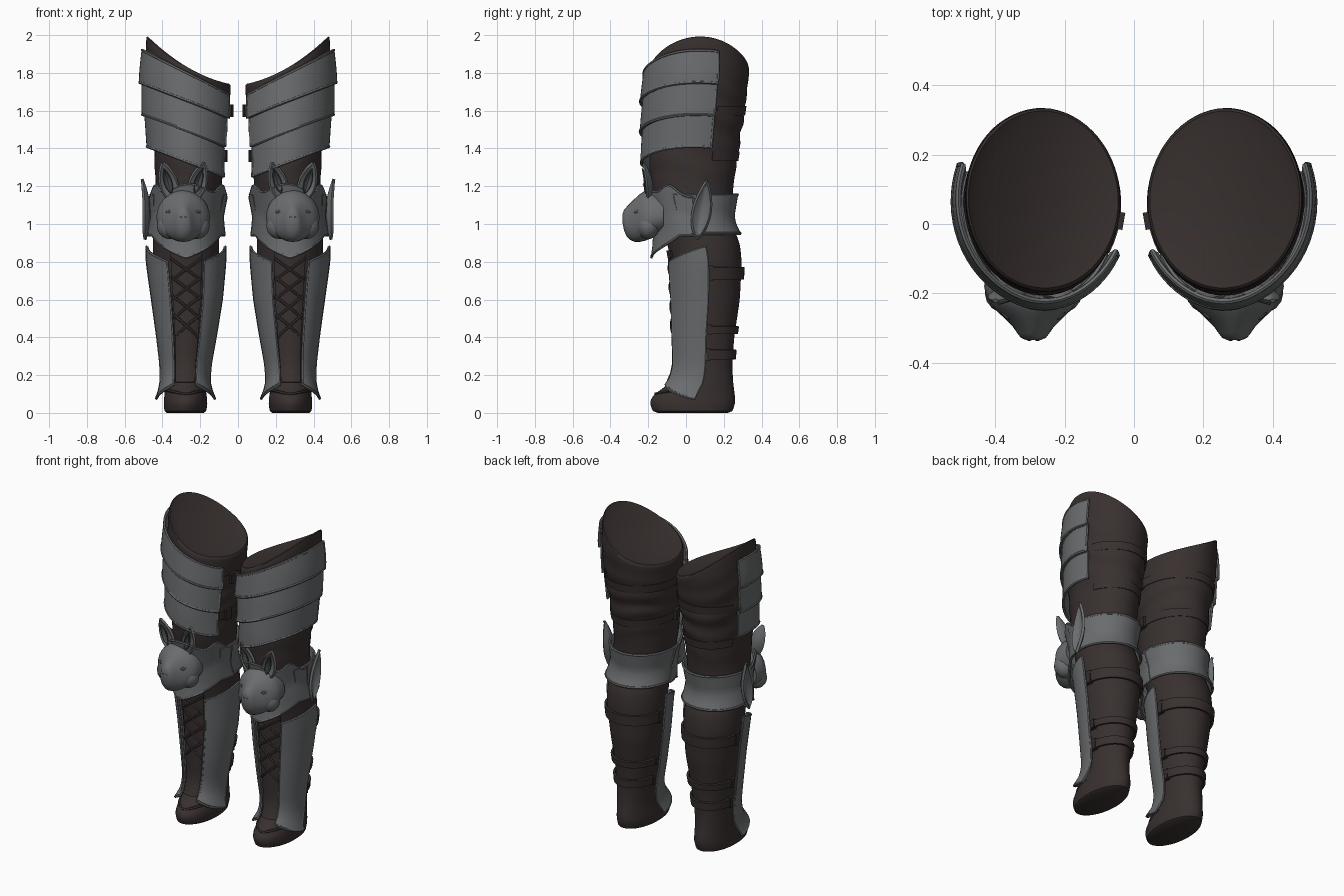
import bpy, bmesh, math
from math import sin, cos, pi, radians
from mathutils import Vector, Matrix

if "Cube" in bpy.data.objects:
    bpy.data.objects.remove(bpy.data.objects["Cube"])

parts = []


def material(name, rgb):
    m = bpy.data.materials.new(name)
    m.use_nodes = True
    m.diffuse_color = (*rgb, 1)
    node = m.node_tree.nodes["Principled BSDF"]
    node.inputs["Base Color"].default_value = (*rgb, 1)
    node.inputs["Roughness"].default_value = 0.7
    return m


leather = material("brown leather", (.040, .030, .029))
strap_leather = material("dark strap leather", (.032, .024, .023))
steel = material("grey steel", (.143, .150, .154))
dark_steel = material("shaded steel", (.075, .077, .078))

# Leg outline: height, inner x, outer x, front y, back y
OUTLINE = [
    (0, .175, .385, -.16, .235), (.03, .16, .395, -.195, .26), (.09, .165, .39, -.185, .26),
    (.15, .175, .385, -.09, .25), (.25, .17, .385, -.06, .245), (.4, .145, .4, -.065, .255),
    (.6, .115, .425, -.07, .285), (.8, .1, .45, -.08, .295), (.9, .1, .45, -.1, .285),
    (1, .1, .445, -.13, .24), (1.2, .085, .435, -.185, .25), (1.4, .075, .445, -.2, .28),
    (1.6, .045, .475, -.2, .31), (1.8, .035, .49, -.195, .335), (2, .03, .485, -.185, .335)]


def outline(z):
    z = min(max(z, 0), 2)
    for p, q in zip(OUTLINE, OUTLINE[1:]):
        if z <= q[0]:
            t = (z - p[0]) / (q[0] - p[0])
            return [u + (v - u) * t for u, v in zip(p[1:], q[1:])]


def spot(deg, z, off=0.0, scale=1.0):
    """Point on the leg surface at an angle and a height, pushed out by off."""
    x0, x1, y0, y1 = [sum(v) / 3 for v in zip(*(outline(z + d) for d in (-.025, 0, .025)))]
    a = radians(deg)
    return Vector(((x0 + x1) / 2 + ((x1 - x0) / 2 + off) * scale * cos(a),
                   (y0 + y1) / 2 + ((y1 - y0) / 2 + off) * scale * sin(a), z))


def mesh_object(name, bm, mat, thick=0.0):
    me = bpy.data.meshes.new(name)
    bm.to_mesh(me)
    bm.free()
    ob = bpy.data.objects.new(name, me)
    bpy.context.collection.objects.link(ob)
    me.materials.append(mat)
    if thick:
        mod = ob.modifiers.new("thickness", 'SOLIDIFY')
        mod.thickness, mod.offset = thick, 1
    parts.append(ob)


def grid(bm, rows, closed=False):
    vs = [[bm.verts.new(p) for p in r] for r in rows]
    n = len(vs[0])
    for lo, hi in zip(vs, vs[1:]):
        for i in range(n if closed else n - 1):
            k = (i + 1) % n
            bm.faces.new((lo[i], lo[k], hi[k], hi[i]))
    return vs


def tubes(name, paths, radius, mat, cyclic=False):
    cu = bpy.data.curves.new(name, 'CURVE')
    cu.dimensions, cu.bevel_depth, cu.bevel_resolution = '3D', radius, 1
    for path in paths:
        sp = cu.splines.new('POLY')
        sp.points.add(len(path) - 1)
        for p, co in zip(sp.points, path):
            p.co = (*co, 1)
        sp.use_cyclic_u = cyclic
    ob = bpy.data.objects.new(name, cu)
    bpy.context.collection.objects.link(ob)
    cu.materials.append(mat)
    parts.append(ob)


def wrap(name, a0, a1, lo, hi, off, mat, thick=.012, cols=32, rows=8, rim=0.0):
    """Curved sheet around the leg; lo, hi depend on the angle, off on angle and height share."""
    table = []
    for j in range(rows + 1):
        t = j / rows
        angles = [a0 + (a1 - a0) * i / cols for i in range(cols + 1)]
        table.append([spot(a, lo(a) + (hi(a) - lo(a)) * t, off(a, t)) for a in angles])
    bm = bmesh.new()
    grid(bm, table)
    mesh_object(name, bm, mat, thick)
    if rim:
        loop = table[0] + [r[-1] for r in table[1:-1]] + table[-1][::-1]
        loop += [r[0] for r in table[-2:0:-1]]
        loop = [p + Vector((p.x - .265, p.y - .07, 0)).normalized() * thick * .7 for p in loop]
        tubes(name + "_rim", [loop], rim, steel, True)


def flat(v):
    return lambda *_: v


def front(a, width=30):
    return math.exp(-((a + 90) / width) ** 2)


# Leather leg: soft folds on the thigh, a slanted top and a nearly flat cap
def leg_ring(u, scale=1.0, drop=0.0):
    ring = []
    for i in range(64):
        a = i * 360 / 64
        c = cos(radians(a)) * scale
        z = u if u < 1.25 else 1.25 + (u - 1.25) * (1 + .225 * c + .075 * c * c)
        strength = .007 * max(0, 1 - abs(u - 1.5) / .28)
        fold = strength * sin(50 * u + 2 * sin(radians(2 * a)))
        # take the outline from the rim so the cap keeps one centre
        p = spot(a, z if scale > .95 else 1.82, fold, scale)
        p.z = z - drop
        ring.append(p)
    return ring


TOP = 1.827
bm = bmesh.new()
sole = [spot(i * 360 / 64, 0, 0, .9) for i in range(64)]
rings = [sole] + [leg_ring(.01 + (TOP - .03) * i / 90) for i in range(91)]
rings += [leg_ring(TOP - .006, .99), leg_ring(TOP, .965)]
rings += [leg_ring(TOP, s, .02 * (1 - s * s)) for s in (.9, .75, .6, .45, .3, .15)]
vs = grid(bm, rings, True)
bm.faces.new(vs[0][::-1])
bm.faces.new(vs[-1])
mesh_object("leather_leg", bm, leather)

# Overlapping thigh plates, high on the outer side
steps = [(1.92, 1.67), (1.75, 1.55), (1.58, 1.40), (1.41, 1.24)]


def slope(step):
    return lambda a: step[1] + (step[0] - step[1]) * (1 + cos(radians(a))) / 2


for n in (0, 1, 2):
    wrap(f"thigh_plate_{n + 1}", -150, 20, slope(steps[n + 1]), slope(steps[n]),
         lambda a, t: .026 - .014 * t + .008 * front(a, 25), steel, rim=.008)

# Straps and buckles behind the thigh and calf
for n, (z, a0, a1, h) in enumerate([(1.6, 25, 212, .05), (1.36, 25, 212, .05), (.74, -8, 188, .065),
                                    (.44, -8, 188, .04), (.31, -8, 188, .05)]):
    wrap(f"strap_{n + 1}", a0, a1, flat(z - h / 2), flat(z + h / 2), flat(.003),
         leather, .004 if n < 2 else .014, 28, 2)
    bm = bmesh.new()
    for a in ((190,) if n < 2 else (4, 176)):
        place = Matrix.Translation(spot(a, z, .008)) @ Matrix.Rotation(radians(a), 4, 'Z')
        bmesh.ops.create_cube(bm, size=1, matrix=place @ Matrix.Diagonal((.024, .05, h + .015, 1)))
    mesh_object(f"buckles_{n + 1}", bm, strap_leather)

# Knee: belt at the back, pointed plate at the front
wrap("knee_belt", -25, 205, flat(.95), flat(1.155),
     lambda a, t: .004 + .012 * abs(2 * t - 1), steel, rim=.008)
wrap("knee_plate", -176, 0,
     lambda a: .94 - .12 * max(0, 1 - abs(a + 90) / 60),
     lambda a: 1.14 + .07 * front(a, 36) + .06 * front(abs(a + 90) - 150, 14),
     lambda a, t: .008 + .06 * front(a, 35) * (1 - t) ** 2 + .01 * front(a, 40)
     + .012 * abs(2 * t - 1), steel, cols=40, rim=.007)


def leaf(name, base, tip, side, bow, mat, thick=.012):
    """Pointed, bowed leaf between two points."""
    base, tip, side, bow = map(Vector, (base, tip, side, bow))
    rows = []
    for j in range(13):
        t = j / 12
        w = max(.02, sin(pi * t ** .85) ** .8) if 0 < j < 12 else .02
        mid = base.lerp(tip, t) + bow * sin(pi * t)
        rows.append([mid + side * w * s - bow * w * s * s for s in (-1, -.5, 0, .5, 1)])
    bm = bmesh.new()
    grid(bm, rows)
    mesh_object(name, bm, mat, thick)


leaf("knee_wing", (.485, .06, .915), (.5, .11, 1.24), (0, .054, 0), (-.03, 0, 0), steel, .016)

# Rabbit head: tapering muzzle lofted forward, with ears, cheeks and eyes
HX = .29
bm = bmesh.new()
rings = []
for y, w, z0, z1 in [(-.12, .13, .95, 1.16), (-.18, .142, .925, 1.18), (-.215, .134, .912, 1.178),
                     (-.245, .112, .905, 1.158), (-.27, .085, .905, 1.135), (-.295, .06, .915, 1.11),
                     (-.315, .046, .935, 1.09), (-.328, .036, .965, 1.075), (-.335, .02, 1.0, 1.055)]:
    # the widest line sits low, so the brow narrows like a wedge
    mid = z0 + (z1 - z0) * .42
    ring = []
    for i in range(28):
        s = sin(i * pi / 14)
        ring.append((HX + w * cos(i * pi / 14), y, mid + s * (z1 - mid if s > 0 else mid - z0)))
    rings.append(ring)
vs = grid(bm, rings, True)
bm.faces.new(vs[-1])
bm.faces.new(vs[0][::-1])
bmesh.ops.recalc_face_normals(bm, faces=bm.faces)
mesh_object("rabbit_head", bm, steel)


def balls(name, mat, x, y, z, size, tilt=0.0):
    bm = bmesh.new()
    for s in (-1, 1):
        place = Matrix.Translation((HX + s * x, y, z)) @ Matrix.Rotation(s * tilt, 4, 'Z')
        bmesh.ops.create_uvsphere(bm, u_segments=16, v_segments=10, radius=1,
                                  matrix=place @ Matrix.Diagonal((*size, 1)))
    mesh_object(name, bm, mat)


balls("rabbit_cheeks", steel, .07, -.2, .99, (.07, .06, .07))
balls("rabbit_muzzle", steel, .016, -.302, .985, (.03, .026, .042))
balls("rabbit_eyes", dark_steel, .081, -.262, 1.065, (.018, .006, .01), .8)
balls("rabbit_nostrils", dark_steel, .012, -.333, 1.035, (.008, .004, .005))
for s, label in ((-1, "inner"), (1, "outer")):
    leaf(f"ear_{label}", (HX + s * .05, -.2, 1.12), (HX + s * .108, -.228, 1.32),
         (.04, 0, -.012 * s), (0, .024, 0), steel, -.014)
    leaf(f"ear_hollow_{label}", (HX + s * .062, -.212, 1.16), (HX + s * .102, -.23, 1.295),
         (.021, 0, -.006 * s), (0, .019, 0), dark_steel, .005)


# Shin plates: one on each side, slightly flared at the foot
def side_share(a):
    return min(1, abs(a + 90) / 90)


for label, a0, a1 in (("outer", -62, 2), ("inner", -182, -118)):
    wrap(f"shin_plate_{label}", a0, a1,
         lambda a: .15 - .075 * (side_share(a) - .3) / .7,
         lambda a: .80 + .08 * (side_share(a) - .3) / .7,
         lambda a, t: .012 + .02 * max(0, 1 - t * 7) ** 2 * side_share(a) + .012 * t,
         steel, .014, 10, 20, .007)

# Front lacing over a tongue
wrap("shin_tongue", -116, -64, flat(.16), flat(.86), flat(.004), leather, .008, 10, 14)
laces = []
for k in range(4):
    z = .4 + k * .1
    for s in (-1, 1):
        laces.append([spot(-90 + s * 26 * (1 - i / 4), z + .12 * i / 8, .012) for i in range(9)])
tubes("laces", laces, .008, leather)

# Ankle folds over the foot
tubes("ankle_folds", [[spot(a, z - .02 * front(a, 40), -.002) for a in range(-170, 0, 10)]
                      for z in (.12, .19)], .009, leather)

# Finish: real meshes, smooth shading with sharp edges, mirrored second leg
bpy.ops.object.select_all(action='DESELECT')
for ob in parts:
    ob.select_set(True)
bpy.context.view_layer.objects.active = parts[0]
bpy.ops.object.convert(target='MESH')
bpy.ops.object.shade_smooth_by_angle(angle=radians(40))
for ob in parts:
    ob.modifiers.new("second_leg", 'MIRROR').use_mirror_merge = False
